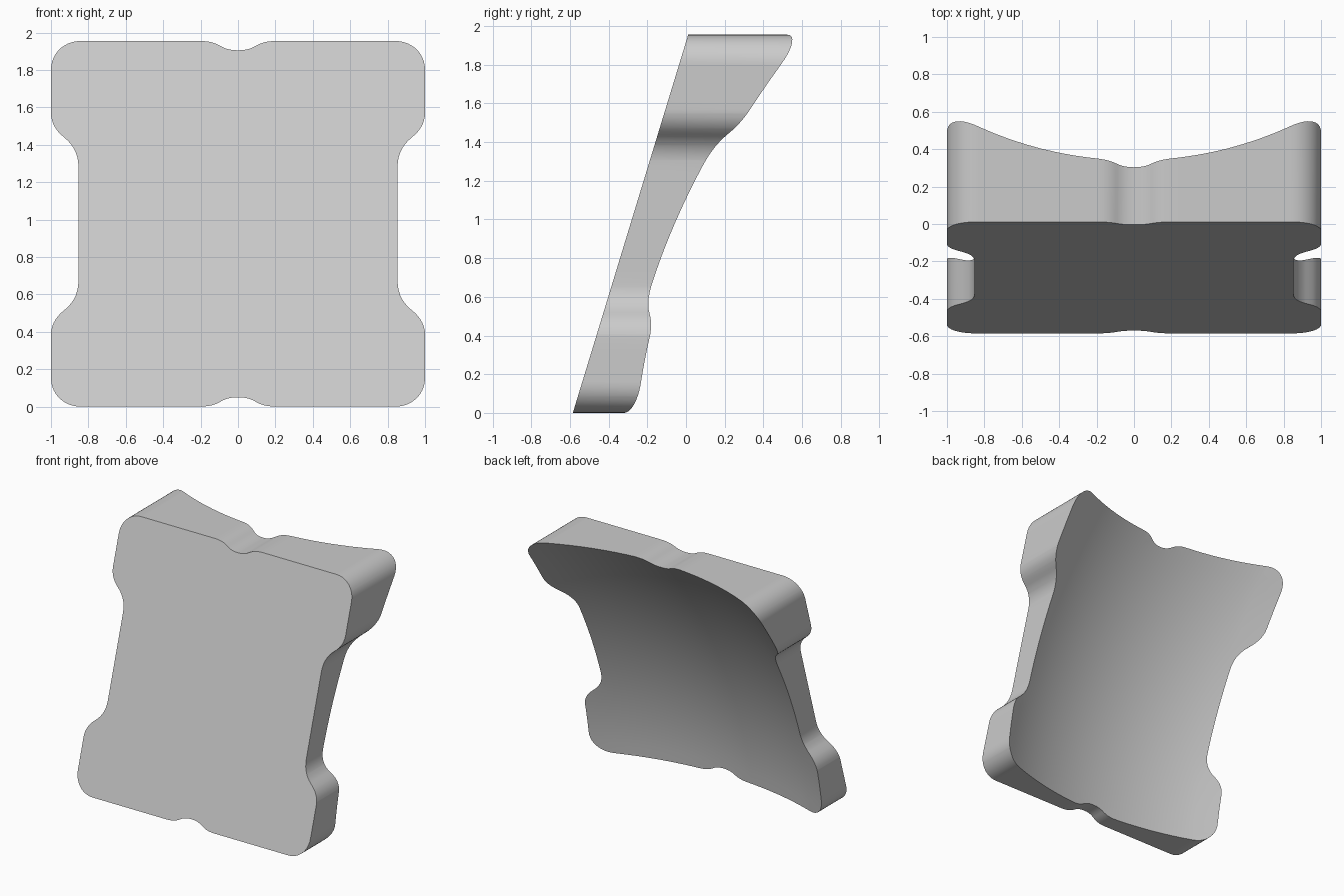
import bpy
import bmesh
import math
from mathutils import Vector
from mathutils.geometry import interpolate_bezier

cube = bpy.data.objects.get("Cube")
if cube:
    bpy.data.objects.remove(cube)

HEIGHT = 1.955
MID = HEIGHT / 2


def front_y(z):
    # flat leaning front
    return -0.585 + 0.305 * z


def back_y(x, z):
    # dished back, curved both ways
    sag = 2 - math.sqrt(4 - x * x)
    rail = -0.315 + 0.09 * z + 0.175 * z * z
    return rail + (0.8 + 0.1 * z) * (sag - 0.19)


def curve(a, b, c, d, steps=10):
    pts = [Vector((p[0], p[1], 0)) for p in (a, b, c, d)]
    return [(p.x, p.y) for p in interpolate_bezier(*pts, steps)]


# Upper right quarter of the outline, from the top notch to the waist
quarter = (
    curve((0, 1.905), (0.05, 1.905), (0.075, 1.917), (0.1, 1.932), 6)
    + curve((0.1, 1.932), (0.13, 1.948), (0.16, 1.955), (0.21, 1.955), 6)[1:]
    + curve((0.84, 1.955), (0.93, 1.955), (1, 1.89), (1, 1.8), 12)
    + curve((1, 1.57), (1, 1.52), (0.975, 1.475), (0.93, 1.44), 8)
    + curve((0.93, 1.44), (0.88, 1.4), (0.853, 1.35), (0.853, 1.28), 8)[1:]
)
right = quarter + [(x, HEIGHT - z) for x, z in reversed(quarter)]
outline = right + [(-x, z) for x, z in reversed(right[1:-1])]

bm = bmesh.new()
bm.faces.new([bm.verts.new((x, 0, z)) for x, z in outline])


def slice_at(point, normal):
    bmesh.ops.bisect_plane(bm, geom=bm.verts[:] + bm.edges[:] + bm.faces[:],
                           dist=1e-5, plane_co=point, plane_no=normal)


# Grid cuts that let the back bend smoothly
CUTS = 24
for i in range(1, CUTS):
    t = i / CUTS
    slice_at((2 * t - 1 + 0.001, 0, 0), (1, 0, 0))
    slice_at((0, 0, HEIGHT * t + 0.001), (0, 0, 1))

# Extrude the sheet, then shape the front and back
front_faces = bm.faces[:]
front_verts = bm.verts[:]
result = bmesh.ops.extrude_face_region(bm, geom=front_faces, use_keep_orig=True)
for v in result["geom"]:
    if isinstance(v, bmesh.types.BMVert):
        v.co.y = back_y(v.co.x, v.co.z)
for v in front_verts:
    v.co.y = front_y(v.co.z)
bmesh.ops.dissolve_faces(bm, faces=front_faces, use_verts=False)
bmesh.ops.recalc_face_normals(bm, faces=bm.faces[:])

mesh = bpy.data.meshes.new("dished_panel")
bm.to_mesh(mesh)
bm.free()
panel = bpy.data.objects.new("dished_panel", mesh)
bpy.context.collection.objects.link(panel)

grey = bpy.data.materials.new("light_grey")
grey.use_nodes = True
colour = (0.6, 0.6, 0.6, 1)
grey.diffuse_color = colour
grey.node_tree.nodes["Principled BSDF"].inputs["Base Color"].default_value = colour
mesh.materials.append(grey)

bpy.ops.object.select_all(action="DESELECT")
panel.select_set(True)
bpy.context.view_layer.objects.active = panel
bpy.ops.object.shade_smooth_by_angle(angle=math.radians(30))
